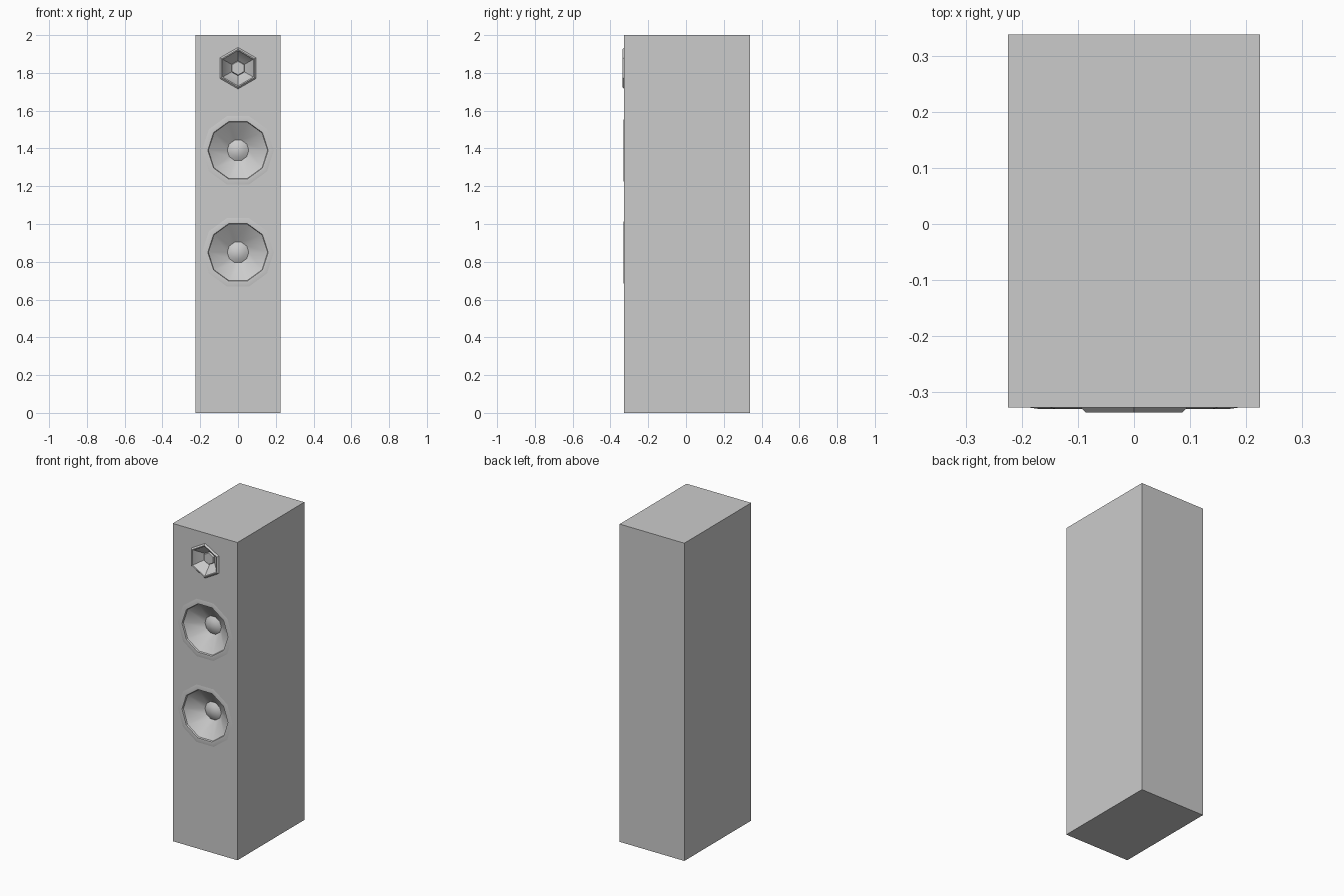
import bpy, bmesh
from math import cos, sin, pi

if "Cube" in bpy.data.objects:
    bpy.data.objects.remove(bpy.data.objects["Cube"])

FRONT, BACK, HALF_W, HEIGHT = -0.327, 0.338, 0.225, 2.0


def add_object(name, bm):
    mesh = bpy.data.meshes.new(name)
    bm.to_mesh(mesh)
    bm.free()
    obj = bpy.data.objects.new(name, mesh)
    bpy.context.collection.objects.link(obj)
    bpy.ops.object.select_all(action='DESELECT')
    obj.select_set(True)
    bpy.context.view_layer.objects.active = obj
    bpy.ops.object.shade_smooth_by_angle(angle=pi / 6)
    return obj


def ring(bm, z, r, depth, sides, start):
    return [bm.verts.new((r * cos(start + 2 * pi * i / sides), FRONT + depth,
                          z + r * sin(start + 2 * pi * i / sides)))
            for i in range(sides)]


def driver(name, z, profile, sides, start):
    """Turn a (radius, depth) profile about the front axis; the centre is closed."""
    bm = bmesh.new()
    rows = [ring(bm, z, r, d, sides, start) for r, d in profile[:-1]]
    for a, b in zip(rows, rows[1:]):
        for i in range(sides):
            j = (i + 1) % sides
            bm.faces.new((a[i], a[j], b[j], b[i]))
    tip = bm.verts.new((0, FRONT + profile[-1][1], z))
    for i in range(sides):
        bm.faces.new((rows[-1][i], rows[-1][(i + 1) % sides], tip))
    return add_object(name, bm)


# Driver profiles from outer edge to centre: rim, cone, dust cap
woofer = [(0.19, 0), (0.17, -0.003), (0.16, -0.002), (0.157, 0.008),
          (0.057, 0.08), (0.035, 0.066), (0, 0.06)]
tweeter = [(0.11, 0), (0.10, -0.009), (0.094, -0.007), (0.09, 0.002),
           (0.04, 0.045), (0.036, 0.034), (0, 0.034)]
drivers = [("tweeter", 1.825, tweeter, 6, pi / 2),
           ("upper_woofer", 1.39, woofer, 10, 0),
           ("lower_woofer", 0.85, woofer, 10, 0)]

# Cabinet: front panel with openings for the drivers, plus five plain sides
bm = bmesh.new()
corners = [(-HALF_W, 0), (HALF_W, 0), (HALF_W, HEIGHT), (-HALF_W, HEIGHT)]
front = [bm.verts.new((x, FRONT, z)) for x, z in corners]
back = [bm.verts.new((x, BACK, z)) for x, z in corners]
loops = [front] + [ring(bm, z, p[0][0], 0, n, s) for _, z, p, n, s in drivers]
edges = [bm.edges.new((loop[i - 1], loop[i])) for loop in loops for i in range(len(loop))]
bmesh.ops.triangle_fill(bm, edges=edges, use_beauty=True, normal=(0, -1, 0))
for i in range(4):
    bm.faces.new((front[i - 1], back[i - 1], back[i], front[i]))
bm.faces.new(back[::-1])
bmesh.ops.recalc_face_normals(bm, faces=bm.faces)
add_object("cabinet", bm)

# Drivers set in the openings
for d in drivers:
    driver(*d)
